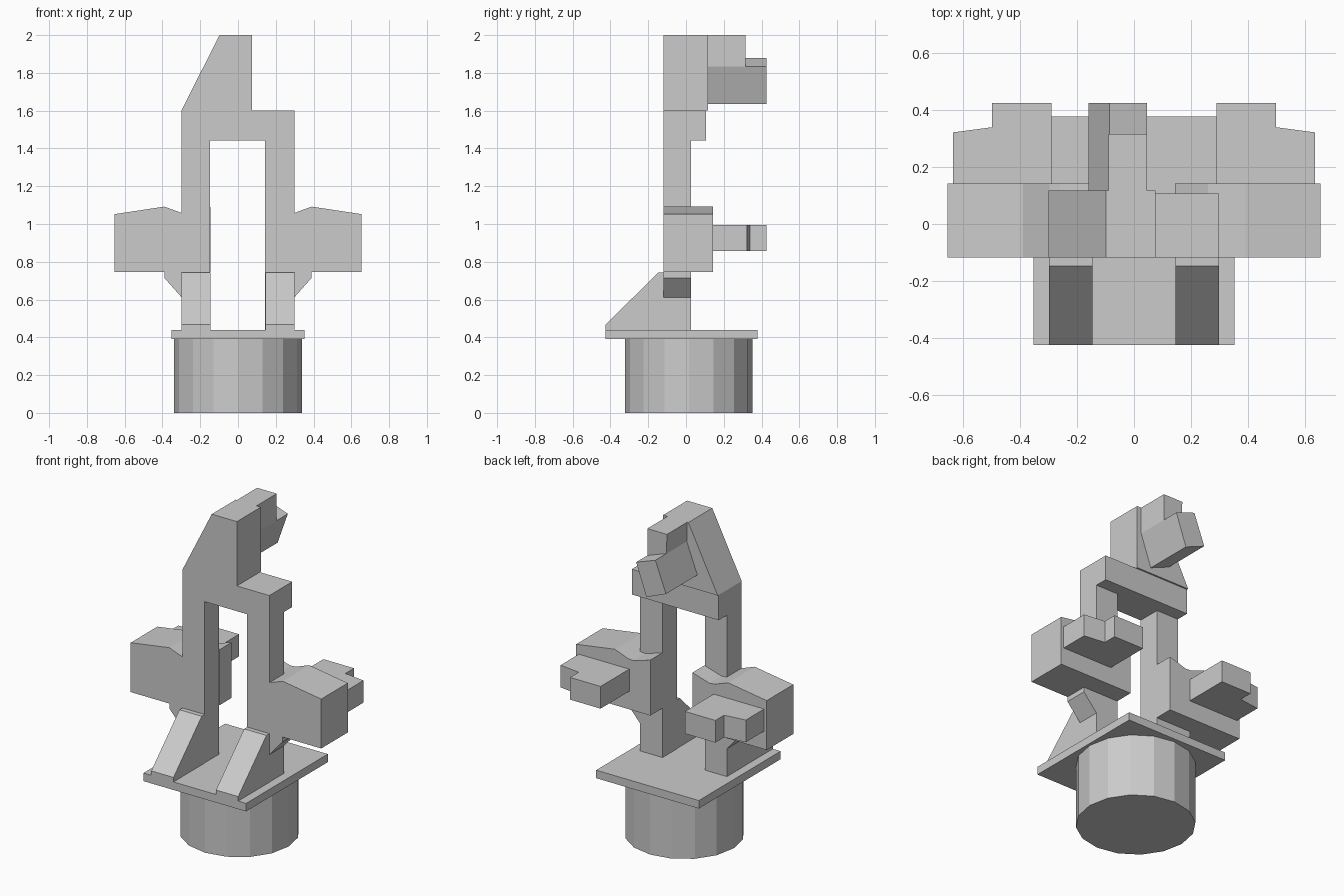
import bpy, bmesh
from mathutils import Vector

if "Cube" in bpy.data.objects:
    bpy.data.objects.remove(bpy.data.objects["Cube"])


def prism(name, profile, axis, lo, hi):
    """Extrude a 2D profile along an axis: 'x' takes (y,z), 'y' takes (x,z), 'z' takes (x,y)."""
    def place(a, b, d):
        return {'x': (d, a, b), 'y': (a, d, b), 'z': (a, b, d)}[axis]
    bm = bmesh.new()
    face = bm.faces.new([bm.verts.new(place(a, b, lo)) for a, b in profile])
    ext = bmesh.ops.extrude_face_region(bm, geom=[face], use_keep_orig=True)
    verts = [g for g in ext['geom'] if isinstance(g, bmesh.types.BMVert)]
    bmesh.ops.translate(bm, verts=verts, vec=Vector(place(0, 0, hi - lo)))
    bmesh.ops.recalc_face_normals(bm, faces=bm.faces)
    mesh = bpy.data.meshes.new(name)
    bm.to_mesh(mesh)
    bm.free()
    ob = bpy.data.objects.new(name, mesh)
    bpy.context.collection.objects.link(ob)
    return ob


def box(name, x0, x1, y0, y1, z0, z1):
    return prism(name, [(x0, y0), (x1, y0), (x1, y1), (x0, y1)], 'z', z0, z1)


# Round base and plate
bpy.ops.mesh.primitive_cylinder_add(vertices=16, radius=0.338, depth=0.39,
                                    location=(0, 0.015, 0.195))
bpy.context.object.name = "round_base"
box("base_plate", -0.353, 0.353, -0.425, 0.378, 0.39, 0.44)

# Arch with two legs and the slanted tower, plus the deeper rear of each
prism("arch_frame", [(-0.30, 0.44), (-0.30, 1.60), (-0.098, 2.0), (0.075, 2.0),
                     (0.075, 1.60), (0.298, 1.60), (0.298, 0.44), (0.143, 0.44),
                     (0.143, 1.443), (-0.148, 1.443), (-0.148, 0.44)], 'y', -0.118, 0.026)
box("lintel_back", -0.30, 0.298, 0.026, 0.107, 1.443, 1.60)
prism("tower_back", [(-0.30, 1.60), (-0.098, 2.0), (0.075, 2.0), (0.075, 1.60)],
      'y', 0.026, 0.117)

# Tilted block and upright block behind the tower
prism("tilted_block", [(0.045, 1.833), (-0.087, 1.88), (-0.16, 1.69), (-0.025, 1.635)],
      'y', 0.11, 0.425)
prism("upper_block", [(0.045, 1.833), (0.045, 2.0), (-0.09, 2.0), (-0.087, 1.88)],
      'y', 0.11, 0.316)

# Paired side parts
for side, s in (("left", -1), ("right", 1)):
    def part(name, profile, axis, lo, hi):
        if axis == 'x':
            lo, hi = s * lo, s * hi
        else:
            profile = [(s * a, b) for a, b in profile]
        prism(f"{side}_{name}", profile, axis, lo, hi)

    part("side_block", [(0.297, 0.745), (0.655, 0.745), (0.655, 1.052),
                        (0.39, 1.092), (0.297, 1.058)], 'y', -0.118, 0.143)
    part("side_block_inner", [(0.145, 0.745), (0.297, 0.745), (0.297, 1.058),
                              (0.26, 1.055), (0.145, 1.09)], 'y', 0.026, 0.143)
    part("strut", [(0.297, 0.745), (0.39, 0.745), (0.39, 0.715), (0.297, 0.61)],
         'y', -0.118, 0.026)
    part("rear_block", [(0.29, 0.143), (0.29, 0.425), (0.50, 0.425), (0.50, 0.34),
                        (0.637, 0.322), (0.637, 0.143)], 'z', 0.857, 0.995)
    part("front_brace", [(-0.425, 0.44), (-0.425, 0.468), (-0.148, 0.742),
                         (-0.118, 0.742), (-0.118, 0.44)], 'x', 0.146, 0.299)
